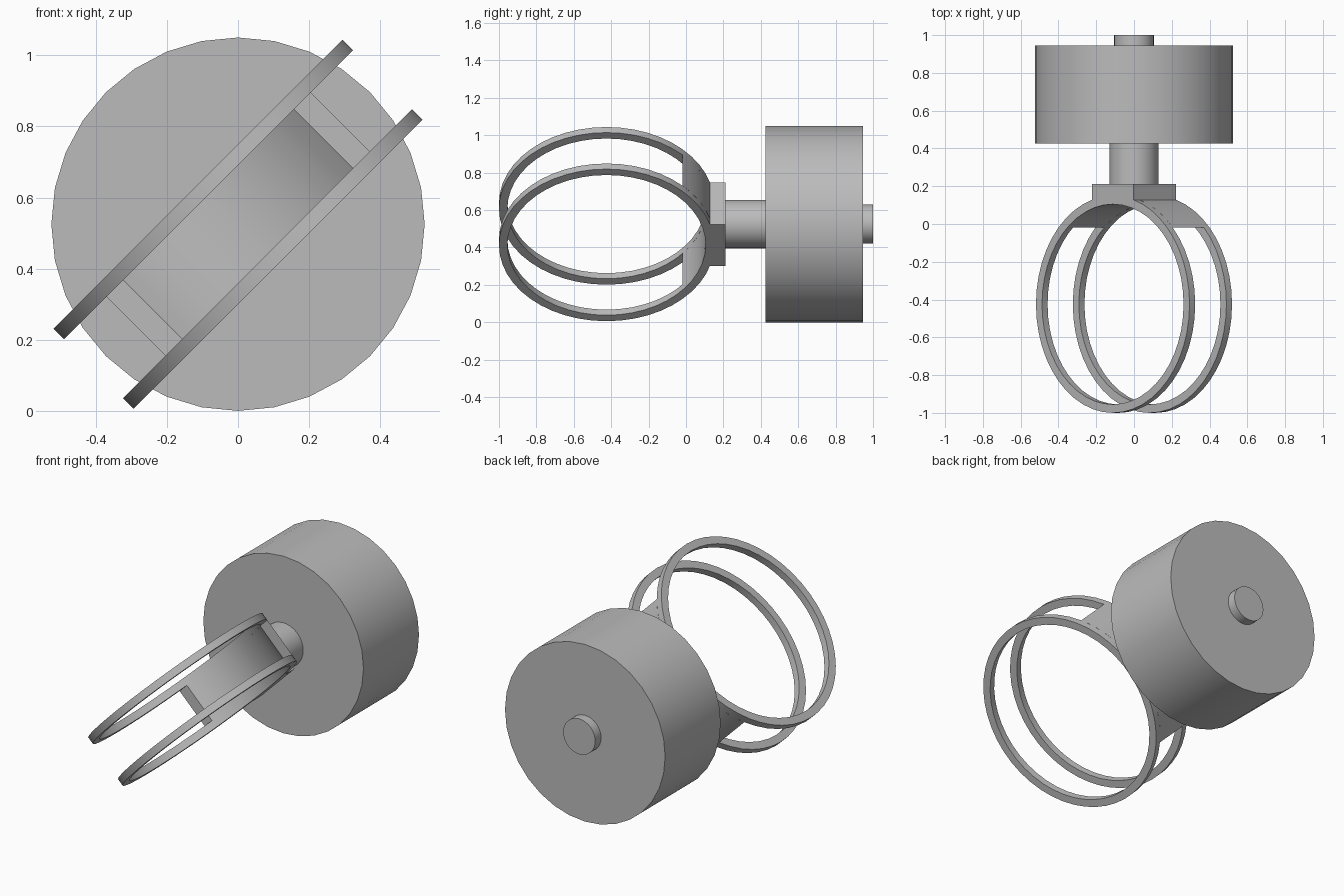
import bpy, bmesh, math
from mathutils import Matrix, Vector

if "Cube" in bpy.data.objects:
    bpy.data.objects.remove(bpy.data.objects["Cube"], do_unlink=True)

grey = bpy.data.materials.new("plain grey")
grey.use_nodes = True
colour = (0.5, 0.5, 0.5, 1)
grey.diffuse_color = colour
grey.node_tree.nodes["Principled BSDF"].inputs["Base Color"].default_value = colour

CENTRE_Z = 0.525
RING_Y = -0.425
OUTER, INNER = 0.575, 0.53
GAP, EDGE = 0.117, 0.159          # inner and outer faces of the ring pair
TILT = Matrix.Translation((0, 0, CENTRE_Z)) @ Matrix.Rotation(-math.pi / 4, 4, "Y")


def finish(name, bm, matrix):
    bmesh.ops.recalc_face_normals(bm, faces=bm.faces)
    bm.transform(matrix)
    mesh = bpy.data.meshes.new(name)
    bm.to_mesh(mesh)
    bm.free()
    mesh.materials.append(grey)
    obj = bpy.data.objects.new(name, mesh)
    bpy.context.collection.objects.link(obj)
    bpy.ops.object.select_all(action="DESELECT")
    obj.select_set(True)
    bpy.context.view_layer.objects.active = obj
    bpy.ops.object.shade_smooth_by_angle(angle=math.radians(30))


def cylinder(name, radius, y0, y1, sides=32):
    bm = bmesh.new()
    bmesh.ops.create_cone(bm, cap_ends=True, segments=sides, radius1=radius,
                          radius2=radius, depth=y1 - y0)
    finish(name, bm, Matrix.Translation((0, (y0 + y1) / 2, CENTRE_Z))
           @ Matrix.Rotation(math.pi / 2, 4, "X"))


def ring(name, low, high):
    bm = bmesh.new()
    section = [(OUTER, low), (OUTER, high), (INNER, high), (INNER, low)]
    verts = [bm.verts.new((r, 0, v)) for r, v in section]
    edges = [bm.edges.new((verts[i - 1], verts[i])) for i in range(4)]
    bmesh.ops.spin(bm, geom=verts + edges, cent=(0, 0, 0), axis=(0, 0, 1),
                   angle=math.tau, steps=48)
    bmesh.ops.remove_doubles(bm, verts=bm.verts, dist=0.0005)
    finish(name, bm, TILT @ Matrix.Translation((0, RING_Y, 0)))


def arc(radius, cut, steps=16):
    start = math.asin(cut / radius)
    angles = [start + (math.pi - 2 * start) * i / steps for i in range(steps + 1)]
    return [(radius * math.cos(a), radius * math.sin(a)) for a in angles]


# Motor drum with its shaft and rear stub
cylinder("drum", 0.525, 0.425, 0.945)
cylinder("shaft", 0.13, 0.2, 0.43)
cylinder("rear_stub", 0.105, 0.94, 1.0)

# Pair of tilted rings
ring("upper_ring", GAP, EDGE)
ring("lower_ring", -EDGE, -GAP)

# Curved bridge between the rings, cut flat at its ends
bm = bmesh.new()
outer, inner = arc(OUTER, 0.407), arc(INNER, 0.407)
rows = [[bm.verts.new((u, y, v)) for (u, y), v in
         ((o, -GAP), (o, GAP), (i, GAP), (i, -GAP))] for o, i in zip(outer, inner)]
for a, b in zip(rows, rows[1:]):
    for k in range(4):
        bm.faces.new((a[k - 1], a[k], b[k], b[k - 1]))
bm.faces.new(rows[0])
bm.faces.new(rows[-1])
finish("bridge", bm, TILT @ Matrix.Translation((0, RING_Y, 0)))

# Square mounting block behind the bridge
bm = bmesh.new()
bmesh.ops.create_cube(bm, size=1)
bmesh.ops.scale(bm, vec=Vector((0.312, 0.095, 2 * EDGE)), verts=bm.verts)
finish("mounting_block", bm, TILT @ Matrix.Translation((0, 0.1645, 0)))
